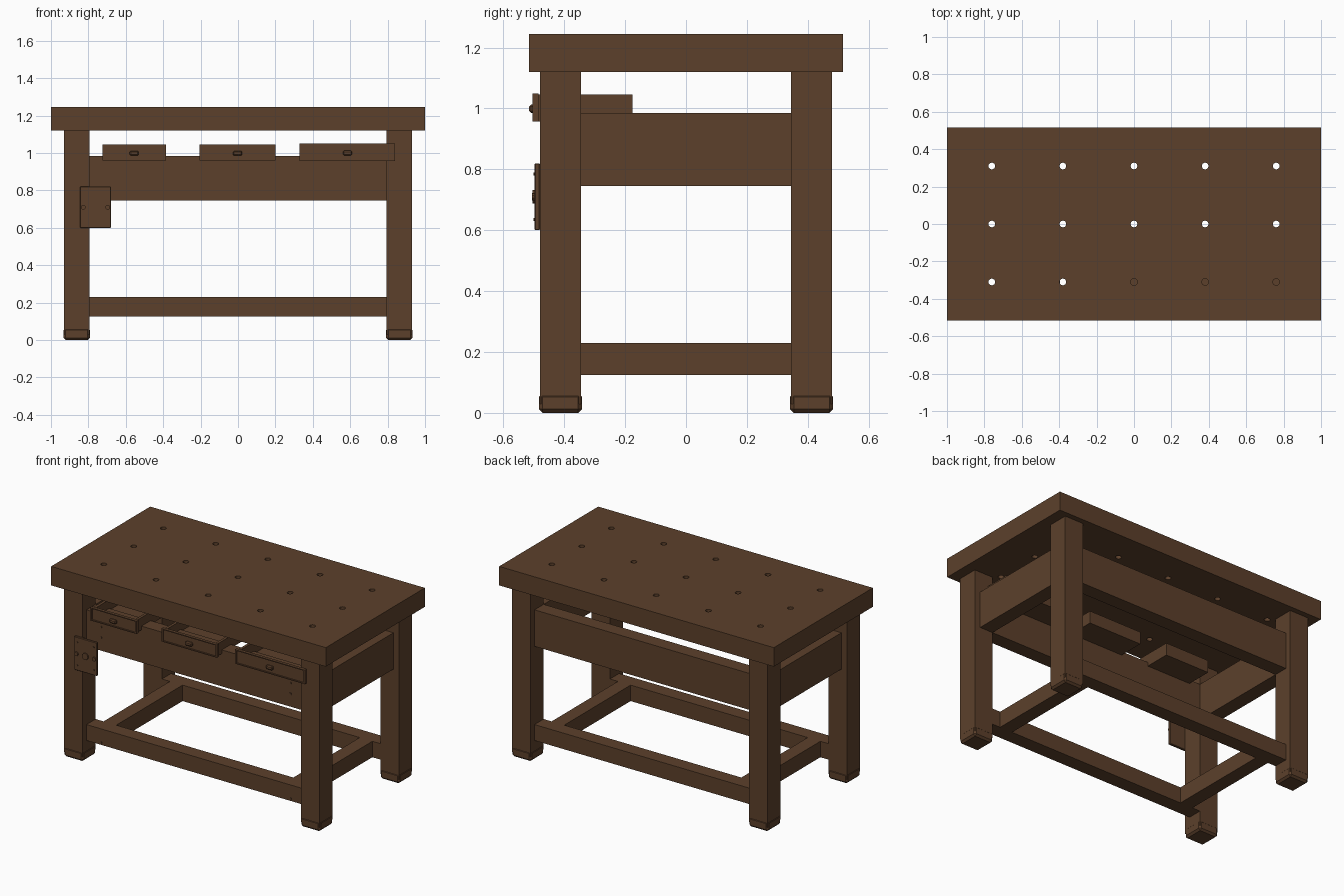
import bpy, bmesh, math
from mathutils import Matrix

cube = bpy.data.objects.get("Cube")
if cube:
    bpy.data.objects.remove(cube, do_unlink=True)

wood = bpy.data.materials.new("brown_wood")
wood.use_nodes = True
brown = (0.107, 0.051, 0.024, 1)
wood.diffuse_color = brown
wood.node_tree.nodes["Principled BSDF"].inputs["Base Color"].default_value = brown
wood.node_tree.nodes["Principled BSDF"].inputs["Roughness"].default_value = 0.8


def finish(name, bm):
    mesh = bpy.data.meshes.new(name)
    bm.to_mesh(mesh)
    bm.free()
    mesh.materials.append(wood)
    obj = bpy.data.objects.new(name, mesh)
    bpy.context.collection.objects.link(obj)
    return obj


def add_box(bm, x, y, z):
    """Add a box given its (low, high) range on each axis."""
    centre = [(a + b) / 2 for a, b in (x, y, z)]
    size = [abs(b - a) for a, b in (x, y, z)]
    m = Matrix.Translation(centre) @ Matrix.Diagonal((*size, 1))
    return bmesh.ops.create_cube(bm, size=1, matrix=m)["verts"]


def box(name, x, y, z, bevel=0):
    bm = bmesh.new()
    add_box(bm, x, y, z)
    if bevel:
        bmesh.ops.bevel(bm, geom=bm.edges[:], offset=bevel, segments=1, affect='EDGES')
    return finish(name, bm)


def add_rod(bm, centre, radius, depth, axis='Z', sides=16):
    m = Matrix.Translation(centre)
    if axis != 'Z':
        m = m @ Matrix.Rotation(math.pi / 2, 4, 'X' if axis == 'Y' else 'Y')
    bmesh.ops.create_cone(bm, cap_ends=True, segments=sides, radius1=radius,
                          radius2=radius, depth=depth, matrix=m)


# Bench top drilled with a grid of dog holes
top = box("bench_top", (-1, 1), (-0.515, 0.515), (1.12, 1.245))
bm = bmesh.new()
for i in range(-2, 3):
    for j in (-1, 0, 1):
        add_rod(bm, (i * 0.38, j * 0.31, 1.18), 0.018, 0.3)
cutter = finish("hole_cutter", bm)
cutter.hide_render = True
mod = top.modifiers.new("holes", 'BOOLEAN')
mod.operation = 'DIFFERENCE'
mod.solver = 'EXACT'
mod.object = cutter
bpy.context.view_layer.objects.active = top
bpy.ops.object.modifier_apply(modifier=mod.name)
bpy.data.objects.remove(cutter, do_unlink=True)

# Legs with slightly wider bevelled feet
for sx, side in ((1, "left"), (-1, "right")):
    for sy, end in ((-1, "front"), (1, "back")):
        box(f"{end}_{side}_leg", (sx * 0.795, sx * 0.93), (sy * 0.345, sy * 0.48), (0.03, 1.12))
        box(f"{end}_{side}_foot", (sx * 0.792, sx * 0.933), (sy * 0.342, sy * 0.483),
            (0, 0.065), 0.012)

# Long aprons and stretchers
for sy, end in ((-1, "front"), (1, "back")):
    y = (sy * 0.345, sy * 0.44)
    box(f"{end}_apron", (-0.795, 0.795), y, (0.745, 0.985))
    box(f"{end}_stretcher", (-0.795, 0.795), y, (0.125, 0.23))

# Short aprons and stretchers
for sx, side in ((1, "left"), (-1, "right")):
    box(f"{side}_apron", (sx * 0.795, sx * 0.89), (-0.345, 0.345), (0.745, 0.985))
    box(f"{side}_stretcher", (sx * 0.645, sx * 0.737), (-0.345, 0.345), (0.125, 0.23))

# Pegs that pin the joints
bm = bmesh.new()
for sx in (-1, 1):
    add_rod(bm, (sx * 0.69, -0.44, 0.14), 0.008, 0.006, 'Y', 8)
    for z in (0.83, 0.9):
        add_rod(bm, (sx * 0.69, -0.44, z), 0.008, 0.006, 'Y', 8)
finish("joint_pegs", bm)


# Open drawers, each with a rimmed front and a small pull
def drawer(name, x0, x1, z0, z1):
    wall, back, front = 0.018, -0.175, -0.485
    zt = z1 - 0.004
    bm = bmesh.new()
    add_box(bm, (x0, x1), (front - 0.012, front), (z0, z1))
    add_box(bm, (x0 + wall, x1 - wall), (front, back), (z0, z0 + 0.012))
    add_box(bm, (x0 + wall, x1 - wall), (back - wall, back), (z0, zt))
    for a, b in ((x0 + 0.01, x0 + 0.01 + wall), (x1 - 0.01 - wall, x1 - 0.01)):
        add_box(bm, (a, b), (front, back), (z0, zt))
    for a, b in ((x0, x0 + 0.012), (x1 - 0.012, x1)):
        add_box(bm, (a, b), (front - 0.02, front), (z0, z1))
    for a, b in ((z0, z0 + 0.006), (z1 - 0.006, z1)):
        add_box(bm, (x0, x1), (front - 0.02, front), (a, b))
    finish(name, bm)
    mid, zm = (x0 + x1) / 2, (z0 + z1) / 2 - 0.004
    box(name + "_pull", (mid - 0.024, mid + 0.024), (front - 0.03, front - 0.01),
        (zm - 0.013, zm + 0.013), 0.006)


drawer("right_drawer", -0.725, -0.385, 0.96, 1.045)
drawer("middle_drawer", -0.205, 0.2, 0.96, 1.045)
drawer("left_drawer", 0.33, 0.84, 0.957, 1.05)

# Vise plate on the front right leg, with a hub, spokes and side knobs
box("vise_plate", (-0.845, -0.68), (-0.497, -0.48), (0.6, 0.82), 0.003)
bm = bmesh.new()
cx, cz = -0.762, 0.71
add_rod(bm, (cx, -0.499, cz), 0.022, 0.012, 'Y', 12)
for sx in (-1, 1):
    add_rod(bm, (cx + sx * 0.065, -0.499, cz), 0.013, 0.014, 'Y', 10)
    for sz in (-1, 1):
        add_rod(bm, (cx + sx * 0.06, -0.498, cz + sz * 0.075), 0.005, 0.006, 'Y', 8)
finish("vise_hardware", bm)
